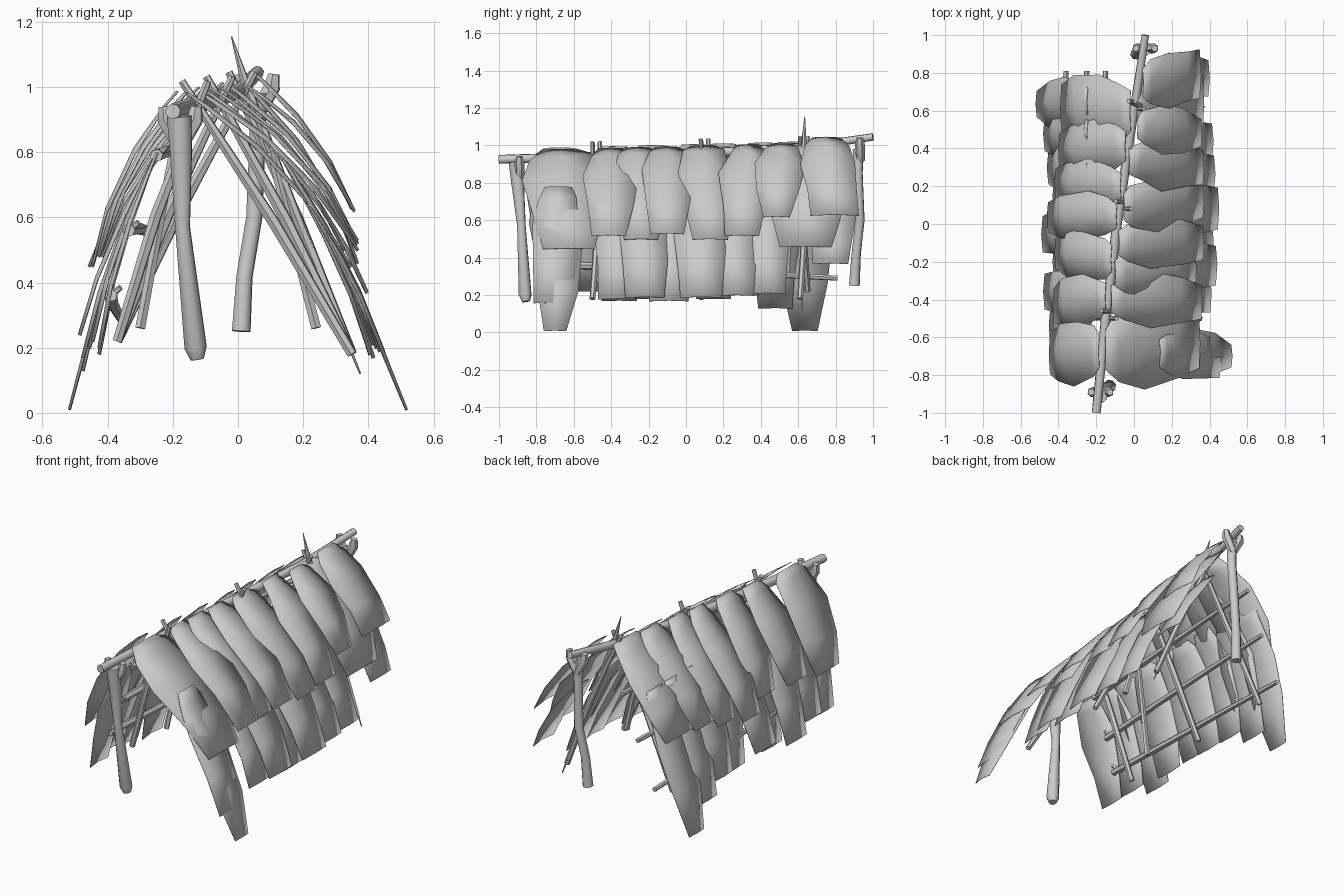
import bpy, bmesh, random
from mathutils import Vector

random.seed(4)
cube = bpy.data.objects.get("Cube")
if cube:
    bpy.data.objects.remove(cube, do_unlink=True)

grey = bpy.data.materials.new("weathered_grey")
grey.use_nodes = True
grey.diffuse_color = (0.6, 0.6, 0.6, 1)
grey.node_tree.nodes["Principled BSDF"].inputs["Base Color"].default_value = (0.6, 0.6, 0.6, 1)


def finish(name, bm, angle):
    bmesh.ops.recalc_face_normals(bm, faces=bm.faces)
    mesh = bpy.data.meshes.new(name)
    bm.to_mesh(mesh)
    bm.free()
    mesh.materials.append(grey)
    ob = bpy.data.objects.new(name, mesh)
    bpy.context.collection.objects.link(ob)
    bpy.ops.object.select_all(action='DESELECT')
    ob.select_set(True)
    bpy.context.view_layer.objects.active = ob
    bpy.ops.object.shade_smooth_by_angle(angle=angle)
    return ob


def pole(name, points, radii, sides=8):
    """Tapered, bent log through the points."""
    bm = bmesh.new()
    pts = [Vector(p) for p in points]
    rings = []
    for i, p in enumerate(pts):
        d = (pts[min(i + 1, len(pts) - 1)] - pts[max(i - 1, 0)]).normalized()
        u = d.cross(Vector((0.93, 0.3, 0.2))).normalized()
        w = d.cross(u)
        ring = bmesh.ops.create_circle(bm, segments=sides, radius=radii[i])["verts"]
        for v in ring:
            v.co = p + u * v.co.x + w * v.co.y
        rings.append(ring)
    for a, b in zip(rings, rings[1:]):
        for k in range(sides):
            bm.faces.new((a[k], a[(k + 1) % sides], b[(k + 1) % sides], b[k]))
    bm.faces.new(rings[0])
    bm.faces.new(rings[-1])
    return finish(name, bm, 0.9)


def ridge(y):
    """Top line of the roof at a given depth."""
    return -0.07 + 0.13 * y, 0.985 + 0.025 * y


# Angular outline of a bark sheet: distance down the sheet, half width
OUTLINE = [(0, 0.5), (0.1, 0.74), (0.36, 1), (0.7, 0.86), (1, 0)]


def sheet(name, y, width, top, bottom, bulge=0.04, foot=0.55):
    """Thin bent bark sheet hung from top (x, z) to bottom (x, z)."""
    bm = bmesh.new()
    a, b = Vector((top[0], y, top[1])), Vector((bottom[0], y, bottom[1]))
    side = 1 if b.x > a.x else -1
    normal = Vector((side * (a.z - b.z), 0, abs(b.x - a.x))).normalized()
    lean = random.uniform(-0.02, 0.02)
    rows = []
    for s, half in OUTLINE:
        half = half or foot
        row = []
        for t in (-1, 0, 1):
            edge = half * (1 + random.uniform(-0.1, 0.08) * abs(t))
            p = a.lerp(b, s + random.uniform(-0.05, 0.05) * abs(t) * (0 < s < 1))
            p += normal * (bulge * 4 * s * (1 - s) - 0.012 * abs(t) * half)
            p.y += t * edge * width / 2 + lean * (2 * s - 1)
            row.append(bm.verts.new(p))
        rows.append(row)
    for r, q in zip(rows, rows[1:]):
        for k in range(2):
            bm.faces.new((r[k], r[k + 1], q[k + 1], q[k]))
    ob = finish(name, bm, 0.8)
    mod = ob.modifiers.new("thickness", 'SOLIDIFY')
    mod.thickness = 0.003
    mod.offset = 0
    return ob


# Ridge pole and the two forked posts
pole("ridge_pole", [(-0.2, -1, 0.925), (-0.15, -0.5, 0.94), (-0.09, 0, 0.955),
                    (0.0, 0.6, 0.985), (0.06, 1, 1.045)], [0.024, 0.026, 0.026, 0.024, 0.02])
pole("front_post", [(-0.125, -0.855, 0.165), (-0.13, -0.86, 0.2), (-0.17, -0.88, 0.57),
                    (-0.175, -0.9, 0.8), (-0.18, -0.91, 0.91)], [0.022, 0.036, 0.024, 0.036, 0.04])
pole("rear_post", [(0.01, 0.9, 0.25), (0.02, 0.91, 0.42), (0.05, 0.93, 0.6),
                   (0.06, 0.92, 0.85), (0.06, 0.92, 0.98)], [0.03, 0.026, 0.026, 0.026, 0.03])
for name, x, y, z in (("front", -0.177, -0.89, 0.86), ("rear", 0.06, 0.93, 0.96)):
    for s in (-1, 1):
        pole(name + "_post_fork", [(x, y, z - 0.04), (x + s * 0.045, y, z + 0.04),
                                   (x + s * 0.05, y, z + 0.08)], [0.026, 0.027, 0.018], 6)

# Rafters crossing at the ridge
for y in (-0.48, 0.1, 0.63):
    rx, rz = ridge(y)
    for s, foot_x, foot_z in ((-1, -0.37, 0.22), (1, 0.35, 0.18)):
        pole("rafter", [(rx - s * 0.04, y + s * 0.02, rz + 0.045),
                        ((rx + foot_x) / 2, y + s * 0.01, (rz + foot_z) / 2 + 0.01),
                        (foot_x, y - s * 0.02, foot_z)], [0.012, 0.019, 0.016], 6)
pole("rear_thin_stick", [(-0.02, 0.635, 1.155), (0.02, 0.63, 1.02), (0.2, 0.63, 0.55),
                         (0.375, 0.62, 0.12)], [0.002, 0.014, 0.016, 0.003], 6)
for x0, x1, y in ((-0.2, -0.3, -0.2), (0.1, 0.24, 0.25)):
    pole("inner_prop", [(x0, y, 0.8), (x1, y - 0.04, 0.26)], [0.012, 0.016], 5)

# Long battens under the right slope, with cut twig stubs
for x0, z0, x1, z1 in ((-0.39, 0.36, -0.36, 0.29), (-0.335, 0.56, -0.25, 0.55), (-0.25, 0.79, -0.15, 0.8)):
    mid = ((x0 + x1) / 2 - 0.01, 0, (z0 + z1) / 2 + 0.01)
    pole("batten", [(x0, -0.64, z0), mid, (x1, 0.81, z1)], [0.02, 0.018, 0.014], 6)
    pole("batten_stub", [(x0, -0.6, z0), (x0 + 0.03, -0.62, z0 + 0.025)], [0.012, 0.009], 5)

# Lower bark sheets on the left slope: depth, width, foot x, foot z
for y, w, fx, fz in ((-0.69, 0.26, 0.52, 0.01), (-0.7, 0.27, 0.46, 0.16), (-0.36, 0.26, 0.41, 0.18),
                     (-0.23, 0.28, 0.44, 0.19), (-0.08, 0.27, 0.42, 0.17), (0.08, 0.28, 0.45, 0.19),
                     (0.25, 0.28, 0.43, 0.2), (0.43, 0.27, 0.42, 0.21), (0.78, 0.27, 0.4, 0.37)):
    sheet("left_lower_sheet", y, w, (0.14, 0.78), (fx, fz), 0.025, 0.5 if fz < 0.1 else 0.75)

# Upper bark sheets on the left slope
for y, w, fx, fz in ((-0.65, 0.44, 0.35, 0.45), (-0.41, 0.29, 0.36, 0.52), (-0.25, 0.28, 0.33, 0.5),
                     (-0.1, 0.28, 0.37, 0.53), (0.11, 0.29, 0.37, 0.5), (0.32, 0.29, 0.37, 0.52),
                     (0.66, 0.48, 0.37, 0.46)):
    rx, rz = ridge(y)
    sheet("left_upper_sheet", y, w, (rx + 0.005, rz + 0.012), (fx, fz), 0.05, 0.62)
sheet("left_top_sheet", 0.5, 0.26, (0.02, 1.01), (0.36, 0.62), 0.045, 0.55)
sheet("left_rear_top_sheet", 0.77, 0.3, (0.05, 1.045), (0.355, 0.63), 0.035, 0.9)

# Lower bark sheets on the right slope
for y, w, fx, fz in ((-0.7, 0.26, -0.43, 0.2), (-0.54, 0.26, -0.45, 0.22), (-0.37, 0.27, -0.48, 0.17),
                     (-0.2, 0.27, -0.43, 0.18), (-0.04, 0.27, -0.49, 0.24), (0.13, 0.27, -0.43, 0.18),
                     (0.3, 0.27, -0.46, 0.2), (0.48, 0.26, -0.48, 0.13), (0.64, 0.27, -0.52, 0.01)):
    sheet("right_lower_sheet", y, w, (-0.25, 0.8), (fx, fz), 0.025, 0.5 if fz < 0.1 else 0.7)

# Upper bark sheets on the right slope
for y, w, fx, fz in ((-0.68, 0.35, -0.45, 0.45), (-0.41, 0.3, -0.43, 0.48), (-0.17, 0.28, -0.42, 0.5),
                     (0.04, 0.27, -0.46, 0.45), (0.21, 0.27, -0.42, 0.48), (0.4, 0.32, -0.4, 0.52),
                     (0.6, 0.42, -0.39, 0.54)):
    rx, rz = ridge(y)
    sheet("right_upper_sheet", y, w, (rx - 0.03, rz + 0.02), (fx, fz), 0.045, 0.6)
